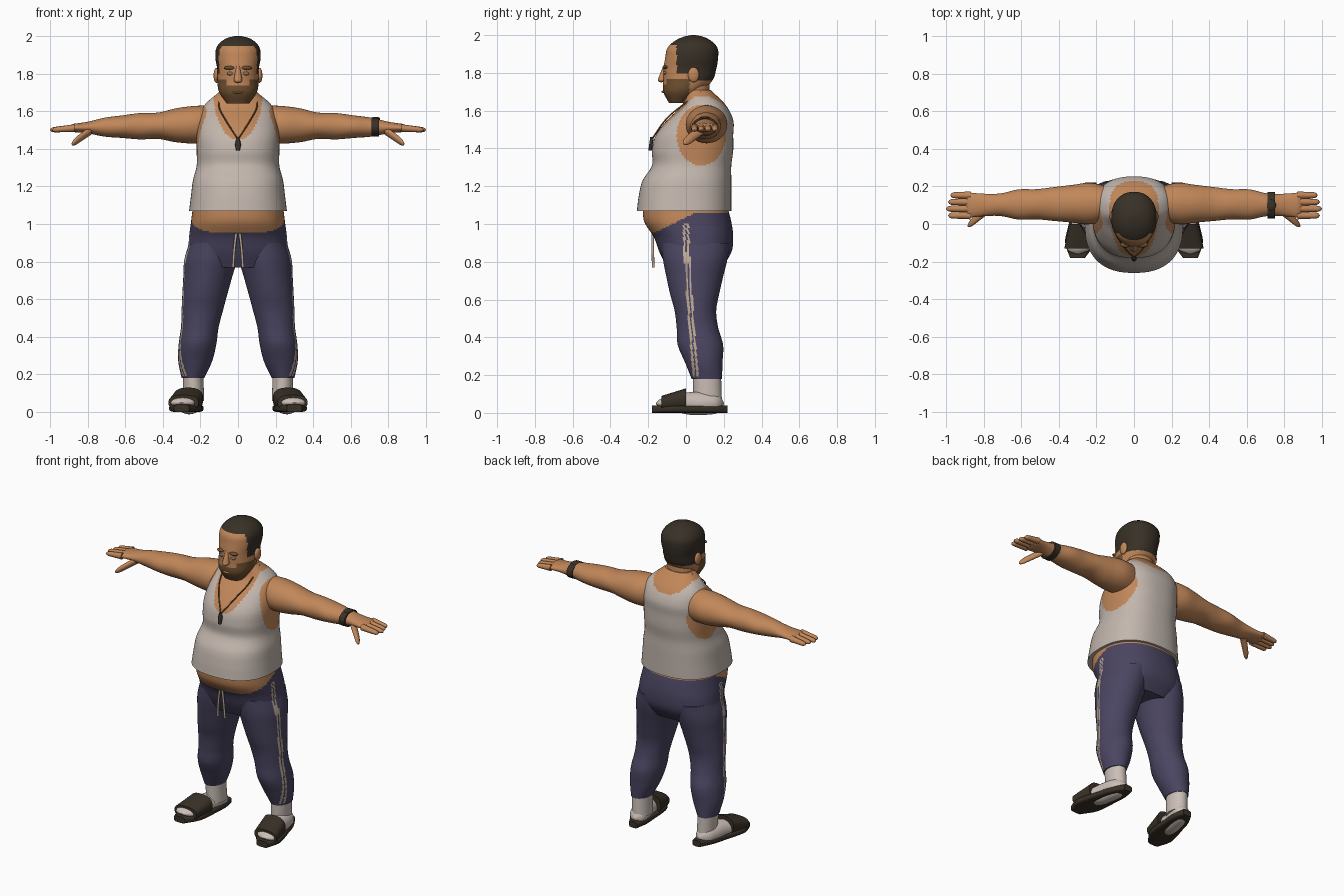
import bpy, bmesh, math
from mathutils import Vector

cube = bpy.data.objects.get("Cube")
if cube:
    bpy.data.objects.remove(cube, do_unlink=True)


def material(name, red, green, blue):
    mat = bpy.data.materials.new(name)
    mat.use_nodes = True
    mat.diffuse_color = (red, green, blue, 1)
    node = next(n for n in mat.node_tree.nodes if n.type == 'BSDF_PRINCIPLED')
    node.inputs["Base Color"].default_value = mat.diffuse_color
    return mat


skin = material("skin", .53, .24, .1)
stubble = material("stubble", .16, .08, .03)
hair = material("dark hair", .04, .03, .02)
vest = material("vest white", .54, .47, .42)
navy = material("trouser navy", .07, .06, .12)
cream = material("stripe cream", .5, .4, .3)
sock_white = material("sock white", .6, .52, .47)
rubber = material("slide rubber", .04, .03, .02)
eye_grey = material("eye grey", .25, .17, .12)


def finish(name, mesh_data, materials):
    """Smooth the faces, keep flat end caps, and link the object."""
    for face in mesh_data.faces:
        face.smooth = len(face.verts) <= 4
    bmesh.ops.recalc_face_normals(mesh_data, faces=mesh_data.faces)
    mesh = bpy.data.meshes.new(name)
    mesh_data.to_mesh(mesh)
    mesh_data.free()
    for mat in materials:
        mesh.materials.append(mat)
    result = bpy.data.objects.new(name, mesh)
    bpy.context.collection.objects.link(result)
    return result


def sample(values, t):
    """Smooth curve through evenly spaced values, t from start to end."""
    last = len(values) - 1
    if not last:
        return values[0]
    index = min(int(t * last), last - 1)
    u = t * last - index
    b, c = values[index], values[index + 1]
    a = values[index - 1] if index else b * 2 - c
    d = values[index + 2] if index + 2 <= last else c * 2 - b
    return b + (c - a + (a * 2 - b * 5 + c * 4 - d + (b * 3 - a - c * 3 + d) * u) * u) * (u / 2)


def rounded(distance, reach):
    """Scale of a ring near a rounded end."""
    u = min(1, distance / reach) if reach else 1
    return max(.1, math.sqrt(u * (2 - u)))


def sweep(name, axis, path, wide, deep, materials, sides=32, rings=24,
          power=2.0, ends=(0, 0), rule=None, mirror=1):
    """Superellipse rings square to an axis, centred along a path."""
    path = [Vector(point) for point in path]
    across, along = [i for i in range(3) if i != "xyz".index(axis)]
    bm = bmesh.new()
    loops = []
    for k in range(rings + 1):
        t = k / rings
        size = rounded(t, ends[0]) * rounded(1 - t, ends[1])
        loop = []
        for i in range(sides):
            angle = math.tau * i / sides
            point = Vector(sample(path, t))
            for direction, radii, wave in ((across, wide, math.cos(angle)),
                                           (along, deep, math.sin(angle))):
                bulge = math.copysign(abs(wave) ** (2 / power), wave)
                point[direction] += size * sample(radii, t) * bulge
            point.x *= mirror
            loop.append(bm.verts.new(point))
        loops.append(loop)
    for lower, upper in zip(loops, loops[1:]):
        for i in range(sides):
            bm.faces.new((lower[i - 1], lower[i], upper[i], upper[i - 1]))
    bm.faces.new(loops[0])
    bm.faces.new(loops[-1])
    if rule:
        for face in bm.faces:
            centre = face.calc_center_median()
            face.material_index = rule(abs(centre.x), centre.y, centre.z)
    return finish(name, bm, materials)


def body(name, bottom, top, widths, fronts, backs, materials, **options):
    """Upright part given by its half widths and its side profile."""
    steps = len(fronts) - 1
    pairs = list(zip(fronts, backs))
    path = [(0, (front + back) / 2, bottom + (top - bottom) * i / steps)
            for i, (front, back) in enumerate(pairs)]
    deep = [(back - front) / 2 for front, back in pairs]
    sweep(name, 'z', path, widths, deep, materials, **options)


def blob(name, location, scale, mat):
    bm = bmesh.new()
    bmesh.ops.create_uvsphere(bm, u_segments=16, v_segments=10, radius=1)
    ball = finish(name, bm, [mat])
    ball.location, ball.scale = location, scale


def cord(name, points, radius, mat):
    curve = bpy.data.curves.new(name, 'CURVE')
    curve.dimensions = '3D'
    curve.bevel_depth, curve.bevel_resolution = radius, 2
    curve.use_fill_caps = True
    spline = curve.splines.new('BEZIER')
    spline.bezier_points.add(len(points) - 1)
    for knot, point in zip(spline.bezier_points, points):
        knot.co = point
        knot.handle_left_type = knot.handle_right_type = 'AUTO'
    curve.materials.append(mat)
    bpy.context.collection.objects.link(bpy.data.objects.new(name, curve))


# Surface colour rules, each returning a material slot
def vest_rule(x, y, z):
    scoop = .24 if y < .08 else .09
    neckline = z > 1.69 or math.hypot(x / .13, (z - 1.69) / scoop) < 1
    armhole = x > .13 and math.hypot((y - .08) / .13, (z - 1.47) / .16) < 1
    return int(neckline or armhole)


def stripe(x, y, z):
    seam = .07 * max(0, 1 - z) ** 1.4
    return x > .23 and .19 < z < 1 and .004 < abs(y - seam) < .016


def hip_rule(x, y, z):
    waist = min(1.06, .95 + max(0, y + .17) / 2)
    return 1 if z > waist else 2 * stripe(x, y, z)


def head_rule(x, y, z):
    sideburn = y > -.05 and z > 1.8
    nape = y > .04 and z > 1.76
    beard = y < .02 and z < (1.77 if x > .06 else 1.74)
    return 1 if z > 1.95 or sideburn or nape else 2 * beard


# Torso and vest, hips and trouser seat, neck, head
body("torso", 1.07, 1.71, [.26, .25, .24, .22, .22, .22, .21, .18, .09],
     [-.26, -.25, -.23, -.18, -.18, -.16, -.1, -.02, 0],
     [.24, .24, .24, .24, .25, .25, .25, .21, .13],
     [vest, skin], sides=120, rings=72, power=2.4, rule=vest_rule)
body("hips", 1.09, .77, [.24, .25, .26, .26, .22],
     [-.23, -.22, -.17, -.14, -.1], [.22, .24, .25, .24, .19],
     [navy, skin, cream], sides=160, rings=40, power=2.3, rule=hip_rule)
sweep("neck", 'z', [(0, .05, 1.64), (0, .04, 1.8)], [.09], [.08], [skin])
body("head", 1.64, 2, [.06, .1, .11, .11, .12, .12, .12],
     [-.09, -.12, -.12, -.12, -.11, -.1, -.08],
     [0, .08, .14, .16, .17, .17, .16], [skin, hair, stubble],
     sides=80, rings=48, power=2.2, ends=(0, .25), rule=head_rule)
sweep("nose", 'z', [(0, -.11, 1.84), (0, -.13, 1.75)], [.01, .025],
      [.01, .025], [skin], sides=16, ends=(0, .2))
blob("mouth", (0, -.12, 1.7), (.03, .01, .006), skin)

for s, side in ((1, "left_"), (-1, "right_")):
    # Face details
    blob(side + "ear", (s * .115, .04, 1.79), (.015, .03, .04), skin)
    blob(side + "eye", (s * .04, -.11, 1.8), (.02, .01, .01), eye_grey)
    blob(side + "eyebrow", (s * .045, -.11, 1.83), (.03, .015, .01), stubble)

    # Arm with palm, fingers and thumb
    sweep(side + "arm", 'x', [(.14, .11, 1.53), (.9, .1, 1.51)],
          [.09, .11, .1, .09, .08, .08, .06, .06, .07],
          [.1, .1, .09, .07, .07, .06, .05, .03, .02],
          [skin], sides=40, rings=48, ends=(0, .04), mirror=s)
    for i, finger in enumerate(("index", "middle", "ring", "little")):
        y = .045 + .036 * i
        tip = 1 - .012 * abs(i - 1)
        sweep(side + finger + "_finger", 'x', [(.87, y, 1.51), (tip, y, 1.5)],
              [.02, .015], [.02, .013], [skin], sides=12, ends=(0, .2), mirror=s)
    sweep(side + "thumb", 'x', [(.78, .08, 1.5), (.885, -.01, 1.425)],
          [.03, .02], [.025, .02], [skin], sides=16, ends=(0, .3), mirror=s)

    # Trouser leg
    sweep(side + "trouser_leg", 'z',
          [(.13, .05, .9), (.19, .05, .54), (.24, .11, .18)],
          [.13, .14, .13, .12, .11, .1, .1, .09, .06],
          [.18, .17, .15, .13, .11, .11, .12, .1, .08], [navy, cream],
          sides=100, rings=60, mirror=s, rule=stripe)

    # Sock and open slide, turned slightly outward
    sweep(side + "ankle", 'z', [(.235, .115, .06), (.24, .11, .22)],
          [.055], [.075], [sock_white], mirror=s)
    sweep(side + "sock_foot", 'y', [(.3, -.16, .05), (.235, .2, .05)],
          [.06, .07, .06, .06, .05], [.02, .04, .06, .06, .05],
          [sock_white], ends=(.1, .15), mirror=s)
    sweep(side + "slide_sole", 'y', [(.3, -.18, .02), (.23, .22, .02)],
          [.04, .08, .08, .07, .06, .03], [.02], [rubber], power=4, mirror=s)
    sweep(side + "slide_strap", 'y', [(.29, -.13, .05), (.265, 0, .07)],
          [.08], [.04, .06], [rubber], power=2.6, mirror=s)

    # Waist drawstring and neck cord
    cord(side + "drawstring", [(s * .01, -.176, .95), (s * .02, -.176, .86),
                               (s * .026, -.173, .77)], .007, cream)
    cord(side + "neck_cord", [(s * .1, .08, 1.7), (s * .1, -.03, 1.62),
                              (s * .07, -.1, 1.56), (0, -.18, 1.45)], .004, stubble)

# Pendant
sweep("pendant", 'z', [(0, -.18, 1.46), (0, -.19, 1.39)], [.006, .015, .01],
      [.01], [rubber], sides=10)

# Wristwatch on the left arm
sweep("watch_strap", 'x', [(.71, .1, 1.515), (.75, .1, 1.515)], [.07], [.05],
      [rubber], sides=40)
blob("watch_case", (.73, .1, 1.56), (.025, .03, .01), rubber)
